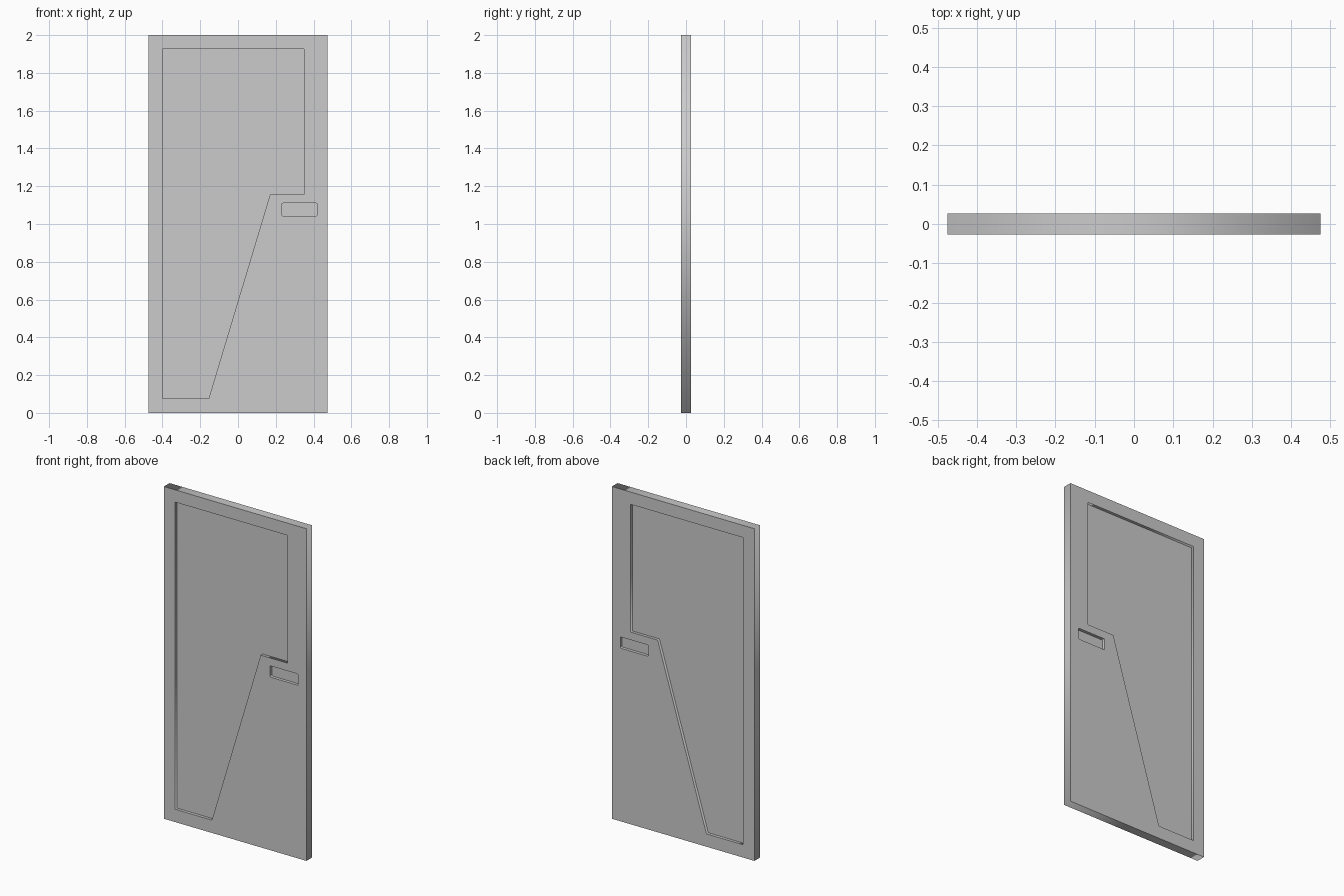
import bpy
from math import pi, sin, cos

if "Cube" in bpy.data.objects:
    bpy.data.objects.remove(bpy.data.objects["Cube"])


def rounded_rect(x0, x1, z0, z1, r, n=4):
    pts = []
    corners = [(x1 - r, z1 - r), (x0 + r, z1 - r), (x0 + r, z0 + r), (x1 - r, z0 + r)]
    for k, (cx, cz) in enumerate(corners):
        for i in range(n + 1):
            a = pi / 2 * (k + i / n)
            pts.append((cx + r * cos(a), cz + r * sin(a)))
    return pts


def slab(name, outlines, half):
    """Upright flat plate from closed outlines; inner outlines become holes."""
    cu = bpy.data.curves.new(name, 'CURVE')
    cu.dimensions = '2D'
    cu.fill_mode = 'BOTH'
    cu.extrude = half
    for pts in outlines:
        sp = cu.splines.new('POLY')
        sp.points.add(len(pts) - 1)
        for p, (x, z) in zip(sp.points, pts):
            p.co = (x, z, 0, 1)
        sp.use_cyclic_u = True
    ob = bpy.data.objects.new(name, cu)
    ob.rotation_euler.x = pi / 2
    bpy.context.collection.objects.link(ob)
    bpy.ops.object.select_all(action='DESELECT')
    bpy.context.view_layer.objects.active = ob
    ob.select_set(True)
    bpy.ops.object.convert(target='MESH')
    return bpy.context.object


HALF = 0.027    # half the door thickness
INNER = 0.009   # half the thickness of the recessed parts

door = [(-0.475, 0), (0.475, 0), (0.475, 2), (-0.475, 2)]
pane = [(-0.4, 0.077), (-0.155, 0.077), (0.17, 1.157),
        (0.35, 1.157), (0.35, 1.926), (-0.4, 1.926)]
grip = rounded_rect(0.232, 0.419, 1.042, 1.11, 0.007)

# Door leaf with openings, same on both faces
slab("door_leaf", [door, pane, grip], HALF)
# Recessed panel filling the angled opening
slab("recessed_panel", [pane], INNER)
# Bottom of the recessed grip
slab("grip_plate", [grip], INNER)
